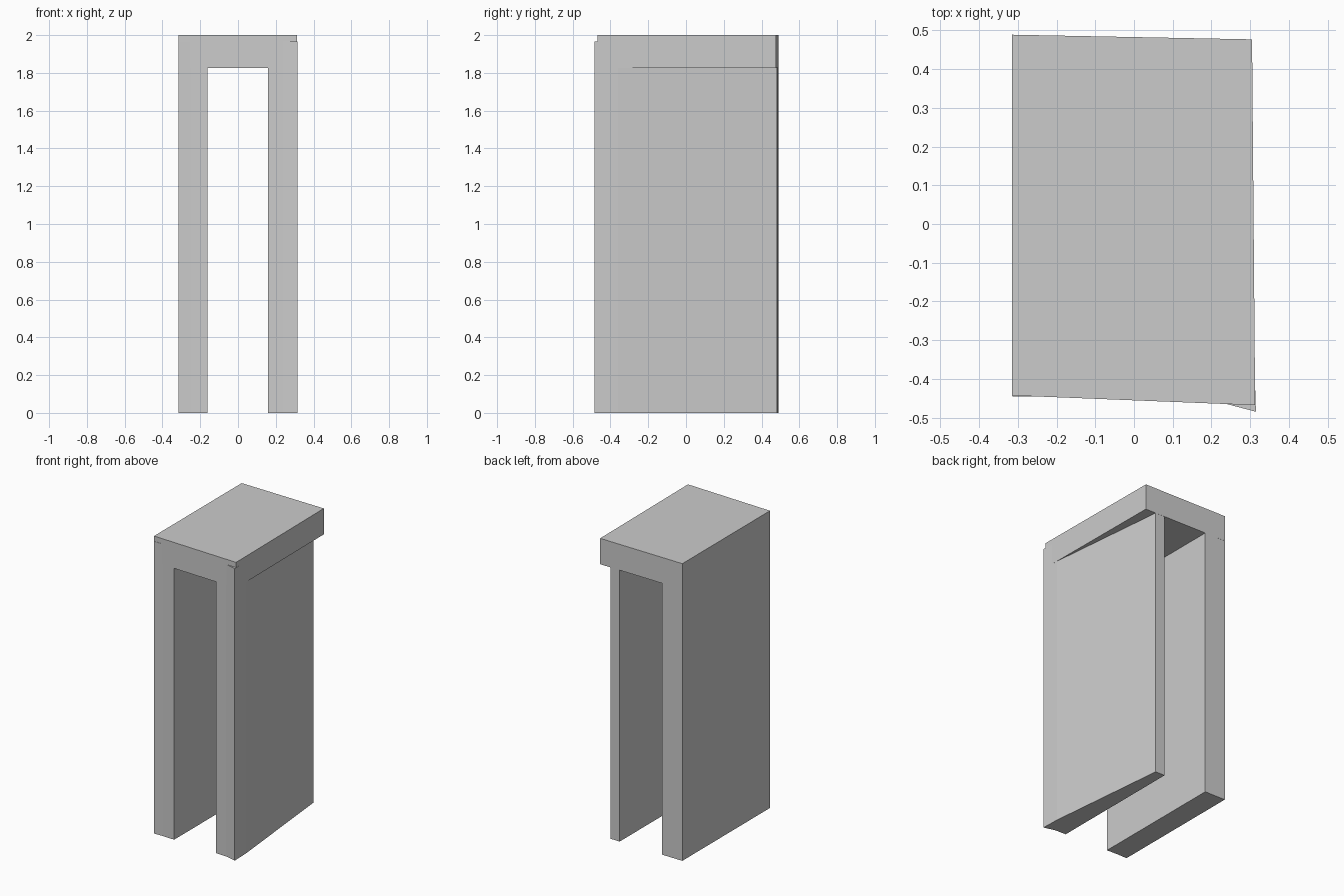
import bpy, bmesh

if "Cube" in bpy.data.objects:
    bpy.data.objects.remove(bpy.data.objects["Cube"])


def prism(name, outline, z0, z1):
    """Extrude a plan outline between two heights."""
    bm = bmesh.new()
    face = bm.faces.new([bm.verts.new((x, y, z0)) for x, y in outline])
    top = bmesh.ops.extrude_face_region(bm, geom=[face])["geom"]
    for v in top:
        if isinstance(v, bmesh.types.BMVert):
            v.co.z = z1
    bmesh.ops.recalc_face_normals(bm, faces=bm.faces)
    mesh = bpy.data.meshes.new(name)
    bm.to_mesh(mesh)
    bm.free()
    ob = bpy.data.objects.new(name, mesh)
    bpy.context.collection.objects.link(ob)
    return ob


E = 0.0005  # hairline inset that keeps joined faces from coinciding


def front(x):
    return -0.443 - 0.025 * (x + 0.315) / 0.628 + E


def back(x):
    return 0.489 - 0.012 * (x + 0.315) / 0.62 - E


# Slightly skewed roof slab
slab = prism("roof_slab", [(-0.315, -0.443), (0.313, -0.468),
                           (0.305, 0.477), (-0.315, 0.489)], 1.826, 2.0)

# Left wall, its front corner just proud of the slab
left = prism("left_wall", [(-0.315 + E, -0.446), (-0.245, front(-0.245)),
                           (-0.161, front(-0.161)), (-0.161, back(-0.161)),
                           (-0.315 + E, back(-0.315))], 0, 1.965)

# Right wall, tapering to the back, with a pointed front corner
right = prism("right_wall", [(0.158, front(0.158)), (0.237, front(0.237)),
                             (0.315, -0.485), (0.311, -0.36),
                             (0.228, back(0.228)), (0.158, back(0.158))], 0, 1.965)

# Fuse the walls into the slab as one shell
for wall in (left, right):
    mod = slab.modifiers.new("join_" + wall.name, 'BOOLEAN')
    mod.operation = 'UNION'
    mod.solver = 'EXACT'
    mod.object = wall
bpy.context.view_layer.objects.active = slab
for mod in list(slab.modifiers):
    bpy.ops.object.modifier_apply(modifier=mod.name)
for wall in (left, right):
    bpy.data.objects.remove(wall)
slab.name = "archway"
